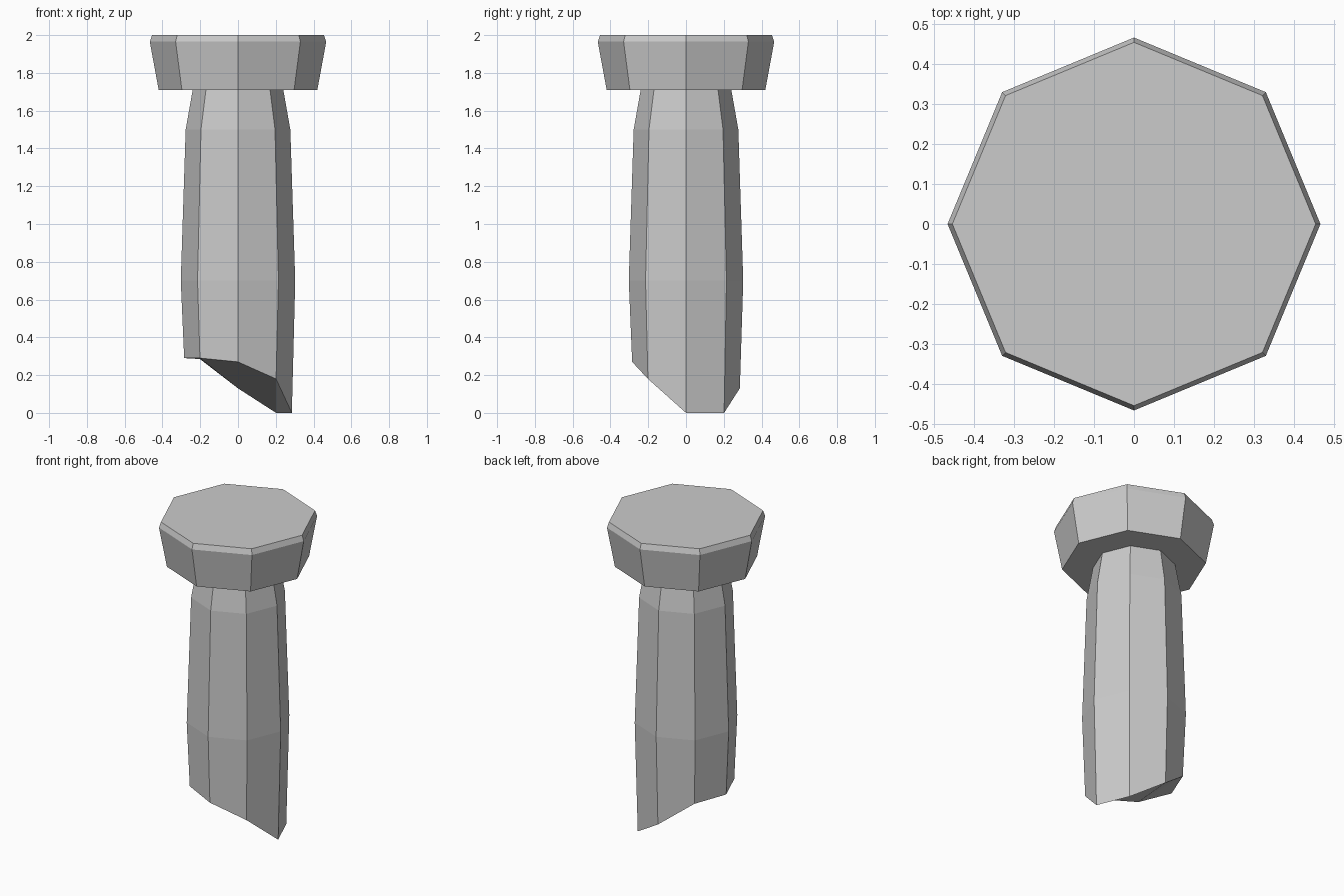
import bpy
from math import cos, sin, pi

if "Cube" in bpy.data.objects:
    bpy.data.objects.remove(bpy.data.objects["Cube"])

SIDES = 8


def ring(radius, heights):
    """Octagon of points; heights is one z or one z per corner."""
    if not isinstance(heights, (list, tuple)):
        heights = [heights] * SIDES
    return [(radius * cos(2 * pi * i / SIDES), radius * sin(2 * pi * i / SIDES), z)
            for i, z in enumerate(heights)]


def loft(name, rings, end_faces):
    """Skin consecutive octagons with quads and add the given end faces."""
    verts = [p for r in rings for p in r]
    faces = list(end_faces)
    for k in range(len(rings) - 1):
        a, b = k * SIDES, (k + 1) * SIDES
        for i in range(SIDES):
            j = (i + 1) % SIDES
            faces.append((a + i, a + j, b + j, b + i))
    mesh = bpy.data.meshes.new(name)
    mesh.from_pydata(verts, [], faces)
    mesh.update()
    obj = bpy.data.objects.new(name, mesh)
    bpy.context.collection.objects.link(obj)
    return obj


# Shank: slightly bulging, with a slanted broken-off lower end
broken_end = [0.0, 0.0, 0.13, 0.285, 0.29, 0.29, 0.27, 0.18]
loft("shank",
     [ring(0.285, broken_end), ring(0.303, 0.70), ring(0.277, 1.50), ring(0.24, 1.71)],
     [(0, 7, 1), (1, 7, 6, 2), (2, 6, 5, 3), (3, 5, 4)])

# Head: flared octagonal cap with a small bevel; underside is a ring around the shank
loft("head",
     [ring(0.24, 1.71), ring(0.42, 1.71), ring(0.467, 1.965), ring(0.455, 2.0)],
     [tuple(range(3 * SIDES, 4 * SIDES))])
